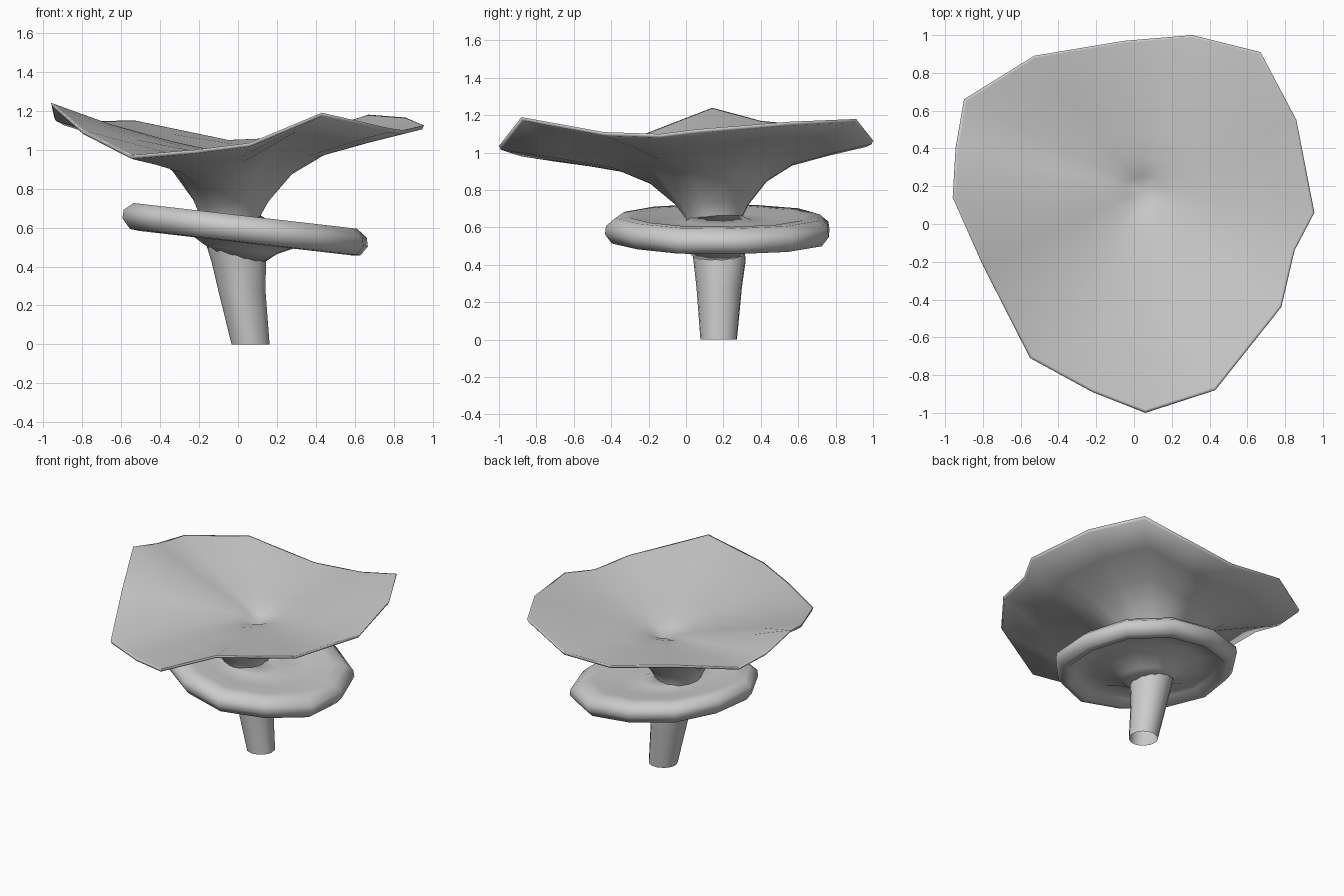
import bpy, bmesh, math
from mathutils import Vector

if "Cube" in bpy.data.objects:
    bpy.data.objects.remove(bpy.data.objects["Cube"])


def loft(name, rings, close_end=None, closed=False):
    """Skin a list of equal-length rings; optionally fan the last one to a point."""
    bm = bmesh.new()
    vr = [[bm.verts.new(p) for p in ring] for ring in rings]
    n = len(vr[0])
    pairs = list(zip(vr, vr[1:]))
    if closed:
        pairs.append((vr[-1], vr[0]))
    for a, b in pairs:
        for i in range(n):
            j = (i + 1) % n
            bm.faces.new((a[i], a[j], b[j], b[i]))
    if close_end is not None:
        tip = bm.verts.new(close_end)
        for i in range(n):
            bm.faces.new((vr[-1][i], vr[-1][(i + 1) % n], tip))
    bmesh.ops.recalc_face_normals(bm, faces=bm.faces)
    me = bpy.data.meshes.new(name)
    bm.to_mesh(me)
    bm.free()
    ob = bpy.data.objects.new(name, me)
    bpy.context.collection.objects.link(ob)
    for p in me.polygons:
        p.use_smooth = True
    return ob


# Wavy rim of the upper cap, counter-clockwise from the right
rim = [Vector(p) for p in [
    (.955, .06, 1.125), (.86, .55, 1.165), (.67, .91, 1.18), (.31, 1.0, 1.065),
    (-.05, .97, 1.05), (-.53, .89, 1.15), (-.90, .66, 1.145), (-.945, .40, 1.17),
    (-.96, .14, 1.24), (-.80, -.22, 1.10), (-.55, -.71, .972), (-.22, -.89, 1.0),
    (.06, -1.0, 1.035), (.43, -.88, 1.19), (.78, -.44, 1.11), (.85, -.14, 1.10)]]
pit = Vector((.05, .18, .92))
mean_z = sum(p.z for p in rim) / len(rim)
angles = [math.atan2(p.y - pit.y, p.x - pit.x) for p in rim]


def circle(cx, cy, r, z):
    return [Vector((cx + r * math.cos(a), cy + r * math.sin(a), z)) for a in angles]


def blend(inner, t, f, drop=0, calm=0):
    """Ring between inner and rim: t sideways, f in height; calm evens out the waves."""
    out = []
    for a, b in zip(inner, rim):
        p = a.lerp(b, t)
        goal = b.z + (mean_z - b.z) * calm * (1 - t)
        p.z = a.z + (goal - drop - a.z) * f
        out.append(p)
    return out


# Stem flowing into the funnel-shaped upper cap, over the rim and into the pit
stem = [circle(.065, .175, .098, 0), circle(.02, .178, .122, .28),
        circle(.005, .18, .14, .42), circle(-.03, .165, .145, .55)]
neck = circle(-.04, .15, .148, .645)
under = [blend(neck, t, f, .02, .3) for t, f in
         [(.06, .20), (.20, .50), (.40, .72), (.70, .87), (.99, 1)]]
top = [blend([pit] * len(rim), t, f, 0, .9) for t, f in
       [(1, 1), (.985, .99), (.70, .74), (.38, .49), (.20, .36), (.09, .2)]]
loft("stem_and_upper_cap", stem + [neck] + under + top, close_end=pit)

# Tilted lower cap with a fat rolled lip and a hollow underside
wobble = [1.0, 1.05, 1.05, 1.0, 1.01, .98, 1.01, .99, .97, 1.01, .97, 1.02]
profile = [(.17, .07), (.30, .03), (.55, .03), (.78, .055), (.91, .055), (.99, .015),
           (1.0, -.03), (.94, -.08), (.86, -.085), (.79, -.045), (.60, -.04),
           (.40, -.085), (.29, -.12), (.17, -.185)]
lower = []
for r, dz in profile:
    ring = []
    for i, w in enumerate(wobble):
        a = math.tau * (i + .3) / len(wobble)
        k = r * (1 + (w - 1) * r)
        x, y = .635 * k * math.cos(a), .605 * k * math.sin(a)
        # the inner edge follows the leaning stem
        shift = -.05 * max(0, 1 - r * 2)
        ring.append((.04 + shift + x, .17 + y, .605 - .115 * x + dz))
    lower.append(ring)
loft("lower_cap", lower, closed=True)
